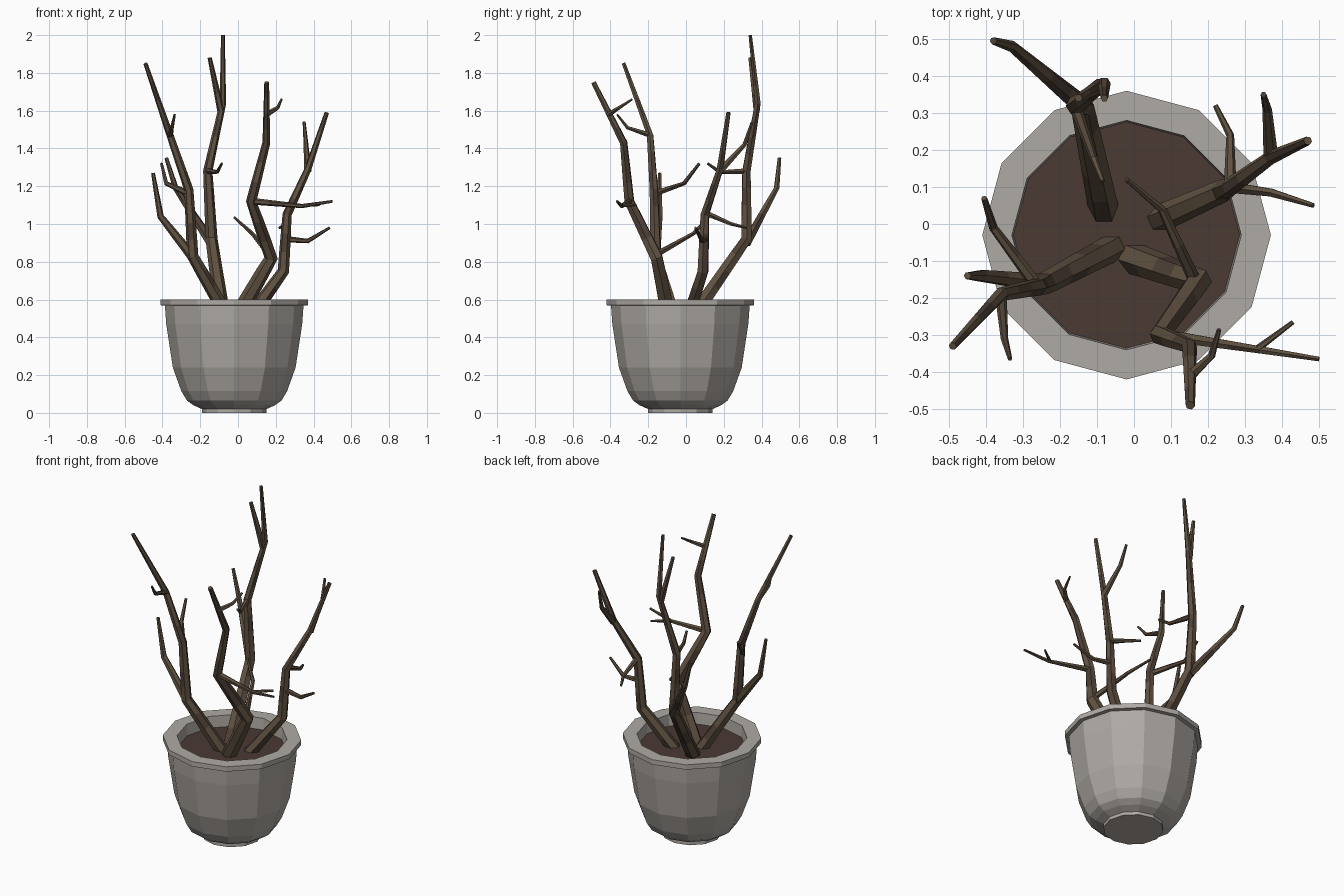
import bpy, bmesh, math, random
from mathutils import Vector

if "Cube" in bpy.data.objects:
    bpy.data.objects.remove(bpy.data.objects["Cube"])

random.seed(4)
CX, CY = -0.02, -0.03


def material(name, rgb):
    m = bpy.data.materials.new(name)
    m.diffuse_color = (*rgb, 1)
    m.use_nodes = True
    m.node_tree.nodes["Principled BSDF"].inputs["Base Color"].default_value = m.diffuse_color
    return m


STONE = material("grey stone", (0.43, 0.40, 0.37))
SOIL = material("dark soil", (0.07, 0.042, 0.034))
BARK = material("bark", (0.115, 0.082, 0.052))
BARK_DARK = material("dark bark", (0.075, 0.05, 0.036))


def finish(name, bm, mats):
    bmesh.ops.recalc_face_normals(bm, faces=bm.faces)
    me = bpy.data.meshes.new(name)
    bm.to_mesh(me)
    bm.free()
    ob = bpy.data.objects.new(name, me)
    bpy.context.collection.objects.link(ob)
    for m in mats:
        me.materials.append(m)
    return ob


def skin_rings(bm, rings):
    n = len(rings[0])
    faces = []
    for a, b in zip(rings, rings[1:]):
        for i in range(n):
            j = (i + 1) % n
            faces.append(bm.faces.new((a[i], a[j], b[j], b[i])))
    faces.append(bm.faces.new(rings[0][::-1]))
    faces.append(bm.faces.new(rings[-1]))
    return faces


def lathe(name, profile, mat, sides=12):
    bm = bmesh.new()
    rings = []
    for r, z in profile:
        rings.append([bm.verts.new((CX + r * math.cos(2 * math.pi * i / sides),
                                    CY + r * math.sin(2 * math.pi * i / sides), z))
                      for i in range(sides)])
    skin_rings(bm, rings)
    return finish(name, bm, [mat])


def branch(name, points, r0, r1, sides=6):
    """Tapered faceted tube through the points, with random darker bark patches."""
    pts = [Vector(p) for p in points]
    path = [pts[0]]
    for a, b in zip(pts, pts[1:]):
        cuts = max(1, round((b - a).length / 0.1))
        path += [a.lerp(b, k / cuts) for k in range(1, cuts + 1)]
    total = sum((b - a).length for a, b in zip(path, path[1:]))
    bm = bmesh.new()
    rings, done, ref = [], 0.0, Vector((1, 0, 0))
    for i, p in enumerate(path):
        before = (p - path[i - 1]).normalized() if i else None
        after = (path[i + 1] - p).normalized() if i < len(path) - 1 else None
        t = ((before or after) + (after or before)).normalized()
        if i:
            done += (p - path[i - 1]).length
        r = r0 + (r1 - r0) * done / total
        u = (ref - t * ref.dot(t)).normalized()
        v = t.cross(u)
        ref = u
        rings.append([bm.verts.new(p + r * (math.cos(2 * math.pi * k / sides) * u
                                            + math.sin(2 * math.pi * k / sides) * v))
                      for k in range(sides)])
    for f in skin_rings(bm, rings):
        f.material_index = 1 if random.random() < 0.25 else 0
    return finish(name, bm, [BARK, BARK_DARK])


# Pot with foot, bowl, rim and inner lip
lathe("pot", [(0.17, 0), (0.17, 0.02), (0.215, 0.04), (0.25, 0.065), (0.28, 0.115),
              (0.325, 0.24), (0.36, 0.47), (0.367, 0.568), (0.39, 0.57), (0.39, 0.60),
              (0.31, 0.60), (0.305, 0.51)], STONE)
# Soil
lathe("soil", [(0.306, 0.50), (0.306, 0.53)], SOIL)

# Back stem
branch("back_stem", [(-0.08, 0.03, 0.50), (-0.14, 0.32, 0.92), (-0.16, 0.32, 1.28),
                     (-0.08, 0.38, 1.64), (-0.08, 0.34, 2.0)], 0.042, 0.010)
branch("back_fork", [(-0.09, 0.375, 1.60), (-0.15, 0.34, 1.88)], 0.020, 0.011)
branch("back_limb", [(-0.14, 0.32, 0.90), (-0.33, 0.48, 1.19), (-0.38, 0.495, 1.35)], 0.028, 0.010)
branch("back_twig", [(-0.16, 0.32, 1.28), (-0.11, 0.18, 1.275), (-0.085, 0.115, 1.32)], 0.017, 0.007)

# Right stem
branch("right_stem", [(0.06, 0.01, 0.50), (0.24, 0.09, 0.75), (0.26, 0.10, 1.05),
                      (0.37, 0.18, 1.29), (0.47, 0.225, 1.59)], 0.038, 0.012)
branch("right_fork", [(0.37, 0.18, 1.28), (0.36, 0.31, 1.42), (0.35, 0.35, 1.54)], 0.020, 0.008)
branch("right_front_twig", [(0.25, 0.10, 0.92), (0.37, 0.085, 0.91), (0.485, 0.05, 0.98)], 0.017, 0.007)
branch("right_back_twig", [(0.26, 0.10, 1.06), (0.26, 0.24, 1.00), (0.22, 0.32, 0.98)], 0.017, 0.007)

# Left stem
branch("left_stem", [(-0.05, -0.06, 0.50), (-0.24, -0.16, 0.83), (-0.26, -0.17, 1.18),
                     (-0.36, -0.19, 1.47), (-0.49, -0.33, 1.85)], 0.038, 0.011)
branch("left_limb", [(-0.235, -0.16, 0.82), (-0.41, -0.14, 1.04), (-0.45, -0.14, 1.27)], 0.027, 0.010)
branch("left_back_twig", [(-0.26, -0.17, 1.16), (-0.38, -0.01, 1.215), (-0.405, 0.07, 1.32)], 0.018, 0.008)
branch("left_front_twig", [(-0.36, -0.19, 1.47), (-0.35, -0.31, 1.51), (-0.335, -0.365, 1.58)], 0.016, 0.006)

# Front stem
branch("front_stem", [(-0.01, -0.09, 0.50), (0.175, -0.155, 0.82), (0.07, -0.30, 1.12),
                      (0.15, -0.33, 1.43), (0.152, -0.49, 1.75)], 0.044, 0.013)
branch("front_inner_twig", [(0.165, -0.155, 0.84), (0.075, 0.04, 0.95), (-0.02, 0.12, 1.035)], 0.018, 0.007)
branch("front_side_twig", [(0.08, -0.30, 1.12), (0.34, -0.34, 1.095), (0.50, -0.365, 1.12)], 0.018, 0.007)
branch("front_side_twiglet", [(0.33, -0.34, 1.097), (0.43, -0.265, 1.10)], 0.010, 0.006)
branch("front_upper_twig", [(0.152, -0.41, 1.58), (0.21, -0.355, 1.615), (0.23, -0.285, 1.66)], 0.015, 0.006)
